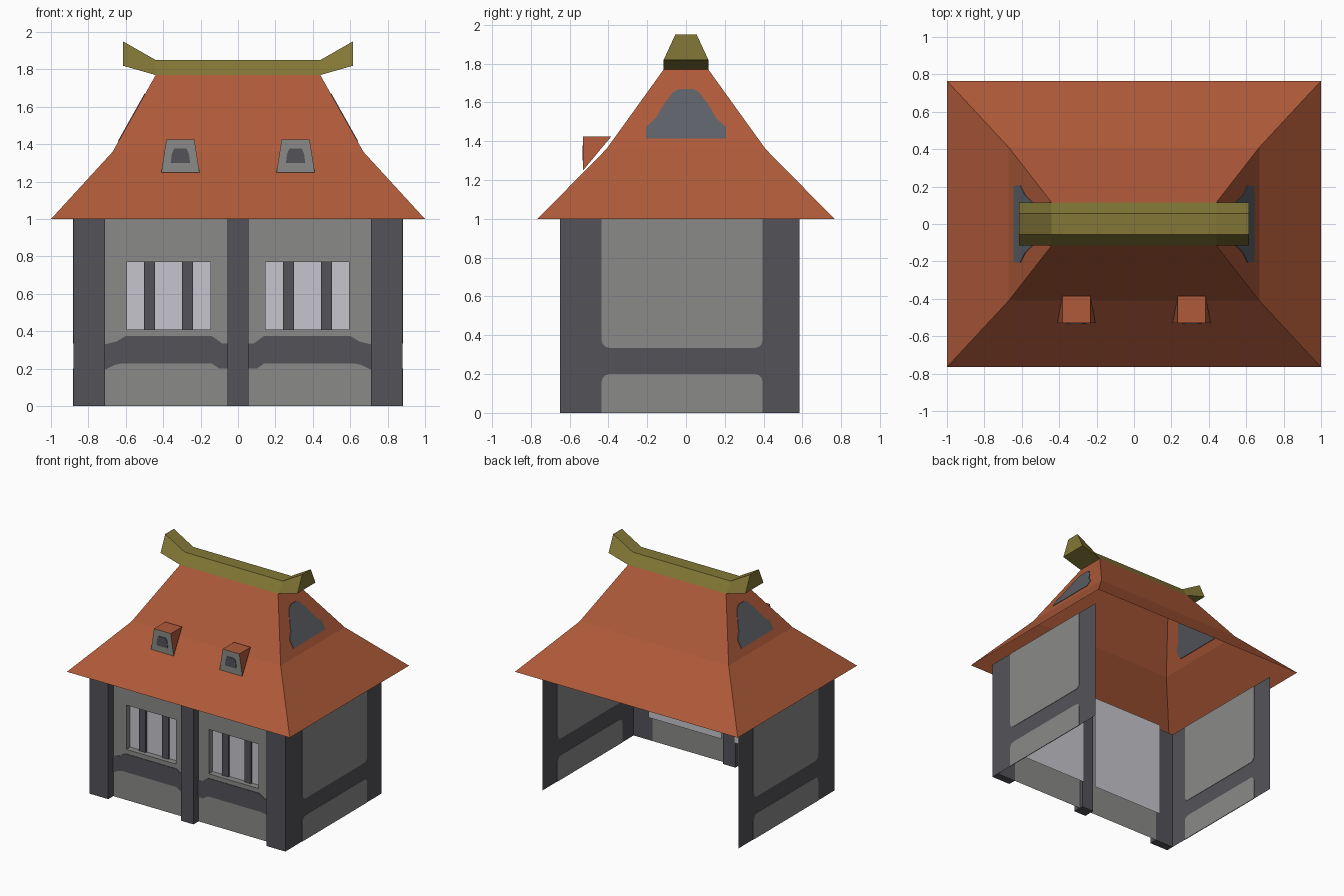
import bpy
import bmesh
import math

cube = bpy.data.objects.get("Cube")
if cube:
    bpy.data.objects.remove(cube, do_unlink=True)


def material(name, r, g, b):
    """Flat material from 0-255 display values, stored as linear."""
    lin = [((c / 255 + 0.055) / 1.055) ** 2.4 for c in (r, g, b)] + [1.0]
    m = bpy.data.materials.new(name)
    m.use_nodes = True
    m.diffuse_color = lin
    m.node_tree.nodes["Principled BSDF"].inputs["Base Color"].default_value = lin
    return m


TILE = material("roof_tile", 175, 90, 57)
OLIVE = material("ridge_olive", 130, 119, 54)
STONE = material("wall_stone", 138, 138, 137)
TIMBER = material("dark_timber", 83, 83, 89)
PAPER = material("window_paper", 199, 197, 205)
SLATE = material("gable_slate", 92, 95, 102)


def build(name, verts, faces, mats, closed=False):
    bm = bmesh.new()
    vs = [bm.verts.new(v) for v in verts]
    for f in faces:
        bm.faces.new([vs[i] for i in f])
    if closed:
        bmesh.ops.recalc_face_normals(bm, faces=bm.faces[:])
    me = bpy.data.meshes.new(name)
    bm.to_mesh(me)
    bm.free()
    for m in mats:
        me.materials.append(m)
    ob = bpy.data.objects.new(name, me)
    bpy.context.collection.objects.link(ob)
    return ob


def loft(name, rings, mat, caps=False):
    """Skin a list of equal point loops, optionally closing both ends."""
    n = len(rings[0])
    faces = [(r * n + k, r * n + (k + 1) % n, (r + 1) * n + (k + 1) % n, (r + 1) * n + k)
             for r in range(len(rings) - 1) for k in range(n)]
    if caps:
        last = (len(rings) - 1) * n
        faces += [tuple(range(n))[::-1], tuple(range(last, last + n))]
    return build(name, [p for r in rings for p in r], faces, [mat], caps)


def rect(u0, u1, v0, v1):
    return [(u0, v0), (u1, v0), (u1, v1), (u0, v1)]


def prism(name, outline, place, lo, hi, mat):
    """Extrude a 2D outline between two depths; place maps (u, v, d) to 3D."""
    return loft(name, [[place(u, v, d) for u, v in outline] for d in (lo, hi)], mat, True)


def facing_x(u, v, d):
    return (d, u, v)


def facing_y(u, v, d):
    return (u, d, v)


def arc(cu, cv, r, start):
    """Quarter-circle corner, counter-clockwise from a start angle in degrees."""
    return [(cu + r * math.cos(math.radians(start + a)),
             cv + r * math.sin(math.radians(start + a))) for a in (0, 30, 60, 90)]


WALL_X, WALL_Y, POST_Y, PANE_Y = 0.88, 0.585, -0.65, -0.535

# Roof: open shell that flares out towards the eaves
loft("roof", [[(x, y, z) for x, y in rect(-hx, hx, -hy, hy)]
              for hx, hy, z in ((1.0, 0.765, 1.0), (0.67, 0.41, 1.36), (0.44, 0.115, 1.77))], TILE)

# Ridge beam with upturned ends
loft("ridge_beam", [[(x, -0.115, zb), (x, 0.115, zb), (x, 0.055, zt), (x, -0.055, zt)]
                    for x, zb, zt in ((-0.615, 1.82, 1.95), (-0.44, 1.77, 1.85),
                                      (0.44, 1.77, 1.85), (0.615, 1.82, 1.95))], OLIVE, True)

# Outlines shared by the two ends of the house
gable_half = [(0.205, 1.415), (0.205, 1.475), (0.155, 1.52), (0.115, 1.59), (0.065, 1.655), (0.035, 1.67)]
gable = gable_half + [(-u, v) for u, v in reversed(gable_half)]
y0, y1 = -0.435, 0.395
upper = arc(y0 + 0.04, 0.375, 0.04, 180) + arc(y1 - 0.04, 0.375, 0.04, 270) + [(y1, 1.0), (y0, 1.0)]
lower = [(y0, 0.0), (y1, 0.0)] + arc(y1 - 0.04, 0.16, 0.04, 0) + arc(y0 + 0.04, 0.16, 0.04, 90)

for side, s in (("left", 1), ("right", -1)):
    # Side wall: timber sheet with stone panels showing on both faces
    quad = [(s * WALL_X, y, z) for y, z in rect(-WALL_Y, WALL_Y, 0, 1)]
    build(side + "_wall", quad, [(0, 1, 2, 3)[::s]], [TIMBER])
    for label, outline in (("upper", upper), ("lower", lower)):
        prism(f"{side}_{label}_panel", outline, facing_x,
              s * WALL_X - 0.003, s * WALL_X + 0.003, STONE)

    # Gable patch lying on the end slope of the roof
    def on_slope(u, v, d, s=s):
        return (s * (0.67 - (v - 1.36) * 0.561 + d), u, v)
    prism(side + "_gable_patch", gable, on_slope, -0.004, 0.004, SLATE)

    # Front corner post
    prism(side + "_corner_post", rect(*sorted((s * 0.71, s * WALL_X)), 0, 1), facing_y,
          POST_Y, -WALL_Y, TIMBER)

    # Front bay with a window opening and its reveals
    bx = sorted((s * 0.055, s * 0.71))
    wx = sorted((s * 0.147, s * 0.593))
    hole = rect(*wx, 0.41, 0.77)
    loft(side + "_front_bay", [[(x, -WALL_Y, z) for x, z in rect(*bx, 0, 1)],
                               [(x, -WALL_Y, z) for x, z in hole],
                               [(x, PANE_Y, z) for x, z in hole]], STONE)
    build(side + "_window_pane", [(x, PANE_Y, z) for x, z in rect(*bx, 0.21, 1.0)],
          [(0, 1, 2, 3)], [PAPER])
    for i, c in enumerate((0.27, 0.473)):
        prism(f"{side}_window_bar_{i + 1}", rect(s * c - 0.029, s * c + 0.029, 0.41, 0.77),
              facing_y, PANE_Y - 0.015, PANE_Y - 0.001, TIMBER)

    # Painted rail across the bay, dropping a little at each post
    top = [(0.055, 0.335), (0.085, 0.335), (0.14, 0.375), (0.6, 0.375), (0.65, 0.345), (0.71, 0.33)]
    bottom = [(0.71, 0.195), (0.66, 0.22), (0.62, 0.228), (0.14, 0.228), (0.1, 0.2), (0.055, 0.2)]
    prism(side + "_front_rail", [(s * u, v) for u, v in top + bottom], facing_y,
          -WALL_Y - 0.005, -WALL_Y - 0.001, TIMBER)

    # Dormer: wedge with a stone face and a dark window
    cx, front, back, zb, zt = s * 0.308, -0.53, -0.385, 1.25, 1.425
    corners = [(cx - 0.102, front, zb), (cx + 0.102, front, zb), (cx + 0.075, front, zt),
               (cx - 0.075, front, zt), (cx + 0.075, back, zt), (cx - 0.075, back, zt)]
    dormer = build(side + "_dormer", corners,
                   [(0, 1, 2, 3), (3, 2, 4, 5), (1, 4, 2), (0, 3, 5), (0, 5, 4, 1)],
                   [TILE, STONE], True)
    for f in dormer.data.polygons:
        f.material_index = 1 if f.normal.y < -0.9 else 0
    prism(side + "_dormer_window",
          [(cx - 0.052, 1.3), (cx + 0.052, 1.3), (cx + 0.045, 1.35), (cx + 0.033, 1.378),
           (cx - 0.033, 1.378), (cx - 0.045, 1.35)],
          facing_y, front - 0.004, front - 0.0005, TIMBER)

# Centre post between the bays
prism("centre_post", rect(-0.055, 0.055, 0, 1), facing_y, POST_Y, PANE_Y - 0.02, TIMBER)
